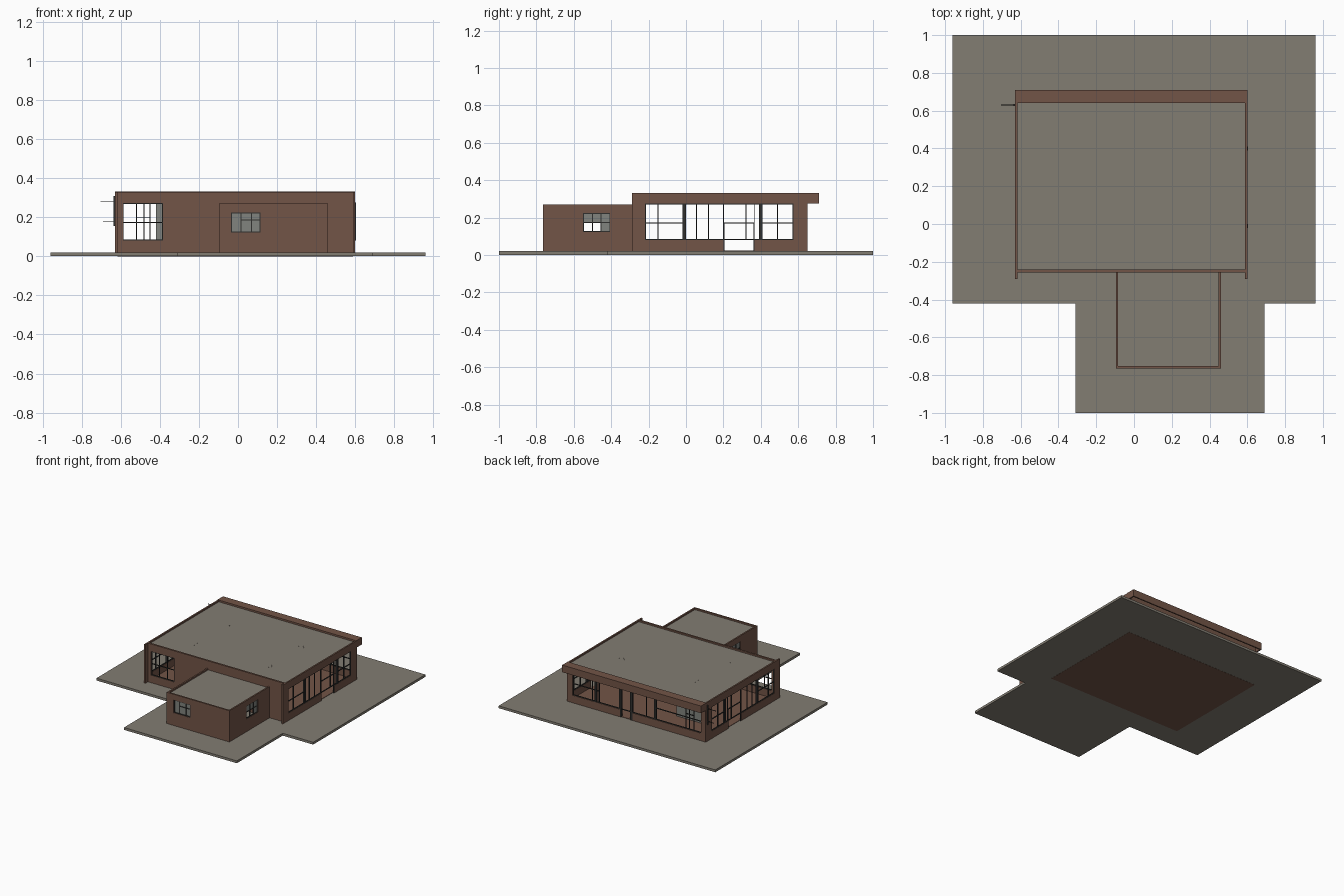
import bpy, bmesh
from mathutils import Matrix, Vector

if "Cube" in bpy.data.objects:
    bpy.data.objects.remove(bpy.data.objects["Cube"])


def material(name, rgb):
    m = bpy.data.materials.new(name)
    m.diffuse_color = (*rgb, 1)
    m.use_nodes = True
    m.node_tree.nodes["Principled BSDF"].inputs["Base Color"].default_value = m.diffuse_color
    return m


BROWN = material("brown_wall", (0.17, 0.09, 0.063))
GREY = material("warm_grey", (0.225, 0.205, 0.17))
DARK = material("dark_frame", (0.03, 0.03, 0.028))
PANE = material("grey_pane", (0.22, 0.23, 0.21))


def boxes(name, mat, specs):
    """One object from boxes given as (x0, x1, y0, y1, z0, z1)."""
    bm = bmesh.new()
    for x0, x1, y0, y1, z0, z1 in specs:
        mtx = Matrix.Translation(((x0 + x1) / 2, (y0 + y1) / 2, (z0 + z1) / 2))
        mtx = mtx @ Matrix.Diagonal((x1 - x0, y1 - y0, z1 - z0, 1))
        bmesh.ops.create_cube(bm, size=1, matrix=mtx)
    me = bpy.data.meshes.new(name)
    bm.to_mesh(me)
    bm.free()
    me.materials.append(mat)
    ob = bpy.data.objects.new(name, me)
    bpy.context.collection.objects.link(ob)
    return ob


def panel(axis, p0, p1, u0, u1, z0, z1):
    """Box in a wall plane: axis 'x' runs along x, 'y' runs along y."""
    return (u0, u1, p0, p1, z0, z1) if axis == 'x' else (p0, p1, u0, u1, z0, z1)


def wall(name, axis, p0, p1, u0, u1, z0, z1, hole=None, door=None):
    """Wall with one window hole (u0, u1, z0, z1) and a door gap in its sill."""
    if not hole:
        parts = [(u0, u1, z0, z1)]
    else:
        a, b, c, d = hole
        parts = [(u0, a, z0, z1), (b, u1, z0, z1), (a, b, d, z1)]
        if door:
            parts += [(a, door[0], z0, c), (door[1], b, z0, c)]
        else:
            parts += [(a, b, z0, c)]
    boxes(name, BROWN, [panel(axis, p0, p1, *p) for p in parts])


def frame(name, axis, p, u0, u1, z0, z1, bars=(), rails=(), w=0.005):
    """Window frame with upright bars and rails given as (u0, u1, z)."""
    us = [u0 + w / 2, *bars, u1 - w / 2]
    parts = [(u - w / 2, u + w / 2, z0, z1) for u in us]
    rows = [(u0, u1, z0 + w / 2), (u0, u1, z1 - w / 2), *rails]
    parts += [(a, b, z - w / 2, z + w / 2) for a, b, z in rows]
    boxes(name, DARK, [panel(axis, p - 0.004, p + 0.004, *q) for q in parts])


# T-shaped paving slab
bm = bmesh.new()
outline = [(-0.96, -0.42), (-0.31, -0.42), (-0.31, -1), (0.69, -1),
           (0.69, -0.42), (0.96, -0.42), (0.96, 1), (-0.96, 1)]
face = bm.faces.new([bm.verts.new((x, y, 0.001)) for x, y in outline])
ext = bmesh.ops.extrude_face_region(bm, geom=[face])
bmesh.ops.translate(bm, vec=Vector((0, 0, 0.019)),
                    verts=[v for v in ext["geom"] if isinstance(v, bmesh.types.BMVert)])
bmesh.ops.recalc_face_normals(bm, faces=bm.faces)
me = bpy.data.meshes.new("paving_slab")
bm.to_mesh(me)
bm.free()
me.materials.append(GREY)
bpy.context.collection.objects.link(bpy.data.objects.new("paving_slab", me))

# Main floor (also shows underneath) and roof
boxes("main_floor", BROWN, [(-0.618, 0.588, -0.245, 0.645, 0, 0.023)])
boxes("main_roof", GREY, [(-0.618, 0.588, -0.242, 0.64, 0.278, 0.318)])

# Front wall with corner window
wall("front_wall", 'x', -0.257, -0.242, -0.62, 0.59, 0.02, 0.33, (-0.59, -0.385, 0.08, 0.272))
frame("front_window", 'x', -0.25, -0.59, -0.385, 0.08, 0.272,
      (-0.52, -0.45), ((-0.59, -0.385, 0.172),))

# Side walls with long windows and a door, the same on both sides
bars = (-0.15, 0.055, 0.12, 0.20, 0.32, 0.365, 0.49)
rails = ((-0.22, -0.01, 0.172), (0.2, 0.365, 0.172), (0.41, 0.575, 0.172))
for side, x0 in (("left", -0.63), ("right", 0.588)):
    x1, xm = x0 + 0.012, x0 + 0.006
    wall(side + "_wall", 'y', x0, x1, -0.29, 0.65, 0.02, 0.33,
         (-0.22, 0.575, 0.08, 0.275), (0.2, 0.365))
    frame(side + "_window", 'y', xm, -0.22, 0.575, 0.08, 0.275, bars, rails)
    boxes(side + "_posts", DARK, [(x0 + 0.001, x1 + 0.004, y - 0.01, y + 0.01, 0.08, 0.275)
                                  for y in (-0.01, 0.4)])
    boxes(side + "_door_frame", DARK, [(xm - 0.004, xm + 0.004, y, y + 0.005, 0.02, 0.172)
                                       for y in (0.2, 0.36)])

# Back wall: ribbon window over a low sill, door gap in the middle
wall("back_wall", 'x', 0.635, 0.65, -0.62, 0.59, 0.02, 0.3,
     (-0.59, 0.55, 0.08, 0.275), (0.03, 0.13))
frame("back_window", 'x', 0.642, -0.59, 0.55, 0.08, 0.275,
      (-0.52, -0.48, -0.45, -0.18, -0.1, 0.03, 0.13, 0.32, 0.38),
      ((-0.59, -0.18, 0.172), (0.32, 0.55, 0.172), (-0.52, -0.45, 0.2)))
boxes("back_posts", DARK, [(x - 0.009, x + 0.009, 0.633, 0.65, 0.02, 0.275)
                           for x in (0.03, 0.13)] +
      [(x - 0.008, x + 0.008, 0.634, 0.649, 0.08, 0.275) for x in (-0.18, 0.35)])

# Hollow back eave box, open underneath
boxes("back_eave", BROWN, [(-0.63, 0.6, 0.70, 0.71, 0.275, 0.332),
                           (-0.63, 0.6, 0.64, 0.71, 0.322, 0.332),
                           (-0.63, 0.6, 0.64, 0.65, 0.275, 0.332),
                           (-0.63, -0.62, 0.64, 0.71, 0.275, 0.332),
                           (0.59, 0.6, 0.64, 0.71, 0.275, 0.332)])

# Interior partition seen through the windows
boxes("inner_partition", PANE, [(-0.42, -0.2, 0.392, 0.407, 0.022, 0.278)])

# Roof vents in four small clusters
boxes("roof_vents", GREY, [(x + i - 0.004, x + i + 0.004, y + j - 0.004, y + j + 0.004, 0.31, 0.319)
                           for x in (-0.34, 0.32) for y in (-0.05, 0.35)
                           for i, j in ((-0.02, 0), (0.02, 0), (0, -0.02), (0, 0.02))])

# Front annex walls and roof
hole = (-0.55, -0.405, 0.122, 0.225)
wall("annex_front_wall", 'x', -0.765, -0.752, -0.096, 0.46, 0.02, 0.27, (-0.035, 0.115, 0.122, 0.225))
frame("annex_front_window", 'x', -0.758, -0.035, 0.115, 0.122, 0.225,
      (0.015, 0.07), ((0.015, 0.115, 0.185),))
boxes("annex_front_pane", PANE, [(-0.035, 0.113, -0.757, -0.755, 0.122, 0.225)])
boxes("annex_roof", GREY, [(-0.085, 0.45, -0.755, -0.25, 0.24, 0.258)])
for side, x0 in (("left", -0.096), ("right", 0.448)):
    xm = x0 + 0.006
    wall(f"annex_{side}_wall", 'y', x0, x0 + 0.012, -0.753, -0.255, 0.02, 0.27, hole)
    frame(f"annex_{side}_window", 'y', xm, *hole, (-0.5, -0.455), ((-0.55, -0.405, 0.174),))
    boxes(f"annex_{side}_panes", PANE, [(xm - 0.001, xm + 0.001, -0.55, -0.405, 0.174, 0.225),
                                        (xm - 0.001, xm + 0.001, -0.455, -0.405, 0.122, 0.174)])

# Thin wall bracket at the back left corner
boxes("corner_bracket", DARK, [(-0.637, -0.63, 0.626, 0.634, 0.155, 0.31),
                               (-0.705, -0.63, 0.628, 0.632, 0.28, 0.284),
                               (-0.69, -0.63, 0.628, 0.632, 0.178, 0.182)])
